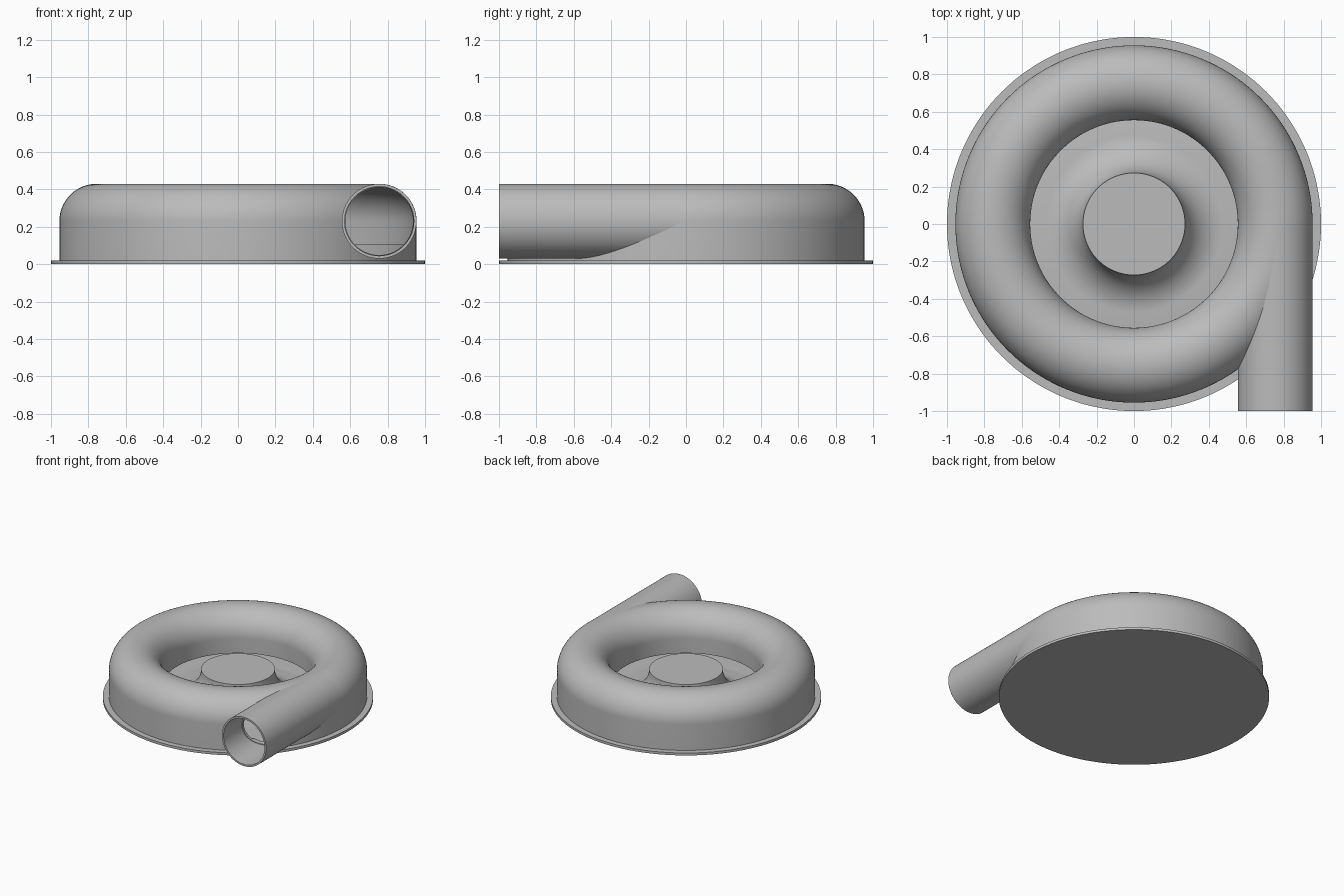
import bpy, bmesh, math
from mathutils import Matrix

cube = bpy.data.objects.get("Cube")
if cube:
    bpy.data.objects.remove(cube, do_unlink=True)

grey = bpy.data.materials.new("cast_grey")
grey.use_nodes = True
colour = (0.5, 0.5, 0.5, 1)
grey.diffuse_color = colour
grey.node_tree.nodes["Principled BSDF"].inputs["Base Color"].default_value = colour

SCROLL_R, TUBE_R, AXIS_Z, WALL = 0.755, 0.2, 0.23, 0.015


def finish(name, bm):
    bmesh.ops.remove_doubles(bm, verts=bm.verts, dist=1e-5)
    bmesh.ops.recalc_face_normals(bm, faces=bm.faces)
    mesh = bpy.data.meshes.new(name)
    bm.to_mesh(mesh)
    bm.free()
    mesh.materials.append(grey)
    ob = bpy.data.objects.new(name, mesh)
    bpy.context.collection.objects.link(ob)
    return ob


def lathe(name, profile, closed=False, steps=144):
    bm = bmesh.new()
    verts = [bm.verts.new((r, 0, z)) for r, z in profile]
    pairs = list(zip(verts, verts[1:]))
    if closed:
        pairs.append((verts[-1], verts[0]))
    edges = [bm.edges.new(p) for p in pairs]
    bmesh.ops.spin(bm, geom=verts + edges, cent=(0, 0, 0), axis=(0, 0, 1),
                   angle=math.tau, steps=steps, use_duplicate=False)
    return finish(name, bm)


def arc(cx, cz, radius, start, end, steps=24):
    angles = [math.radians(start + (end - start) * i / steps) for i in range(steps + 1)]
    return [(cx + radius * math.cos(a), cz + radius * math.sin(a)) for a in angles]


def rod(name, radius, y0, y1):
    bm = bmesh.new()
    place = Matrix.Translation((SCROLL_R, (y0 + y1) / 2, AXIS_Z)) @ Matrix.Rotation(math.pi / 2, 4, 'X')
    bmesh.ops.create_cone(bm, cap_ends=True, segments=96, radius1=radius,
                          radius2=radius, depth=y1 - y0, matrix=place)
    return finish(name, bm)


def cut(ob, cutter):
    mod = ob.modifiers.new("cut", 'BOOLEAN')
    mod.operation, mod.solver, mod.object = 'DIFFERENCE', 'EXACT', cutter
    cutter.hide_render = True
    cutter.hide_set(True)


def smooth(ob):
    bpy.ops.object.select_all(action='DESELECT')
    bpy.context.view_layer.objects.active = ob
    ob.select_set(True)
    bpy.ops.object.shade_smooth_by_angle(angle=math.radians(30))


# Flat round back plate
base_plate = lathe("base_plate", [(0, 0), (1, 0), (1, 0.02), (0, 0.02)])

# Hub with a concave flare down to the plate
hub = lathe("hub", [(0, 0.24)] + arc(0.485, 0.24, 0.212, 180, 270) + [(0.56, 0.021)])

# Hollow scroll housing, open round the inlet
outer = arc(SCROLL_R, AXIS_Z, TUBE_R, 0, 180, 48)
inner = arc(SCROLL_R, AXIS_Z, TUBE_R - WALL, 180, 0, 48)
lip = [(0.555, 0.11), (0.57, 0.11)]
skirt = [(0.94, 0.105), (0.925, 0.105), (0.925, 0.02)]
housing = lathe("scroll_housing", [(0.955, 0.02)] + outer + lip + inner + skirt, closed=True)

# Tangential outlet pipe, opened into the scroll
pipe = rod("outlet_pipe", TUBE_R - 0.0005, -1, 0)
bore = rod("pipe_bore_cutter", TUBE_R - WALL, -1.1, 0.1)
cut(pipe, bore)
core = arc(SCROLL_R, AXIS_Z, TUBE_R - 0.008, 0, 180, 48)
cavity = lathe("scroll_cavity_cutter", [(0.947, 0.01)] + core + [(0.563, 0.01)], closed=True)
cut(pipe, cavity)
port = rod("outlet_port_cutter", TUBE_R - WALL - 0.004, -1.1, -0.02)
cut(housing, port)

for part in (base_plate, hub, housing, pipe):
    smooth(part)
